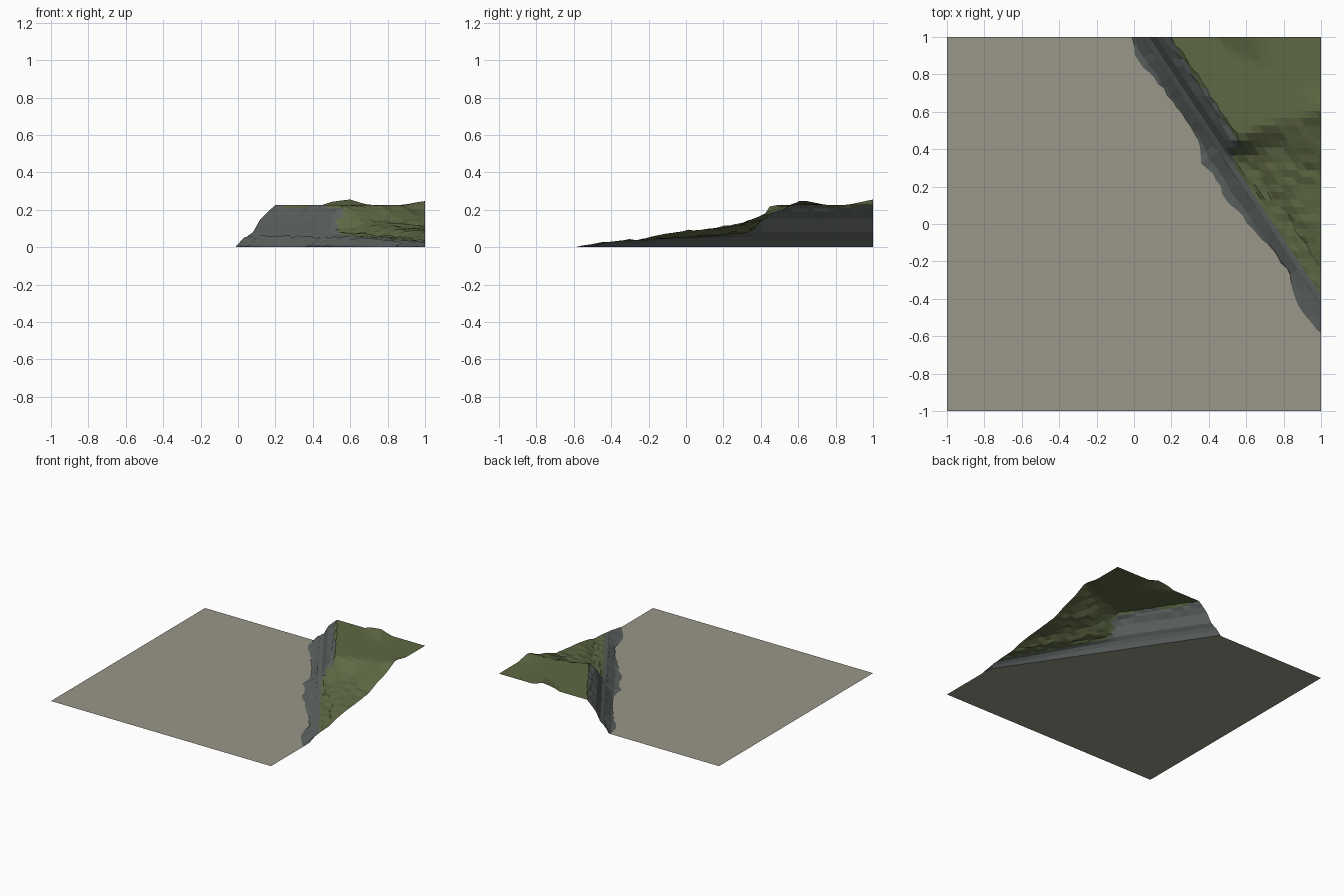
import bpy, bmesh, random
from mathutils import Vector

random.seed(4)
if "Cube" in bpy.data.objects:
    bpy.data.objects.remove(bpy.data.objects["Cube"])


def material(name, rgb):
    m = bpy.data.materials.new(name)
    m.use_nodes = True
    m.diffuse_color = (*rgb, 1)
    m.node_tree.nodes["Principled BSDF"].inputs["Base Color"].default_value = (*rgb, 1)
    return m


SAND = material("sand", (0.32, 0.31, 0.25))
GRASS = material("grass", (0.112, 0.138, 0.058))
ROCK = material("rock", (0.105, 0.122, 0.117))


def curve(points, v):
    """Piecewise linear lookup."""
    if v <= points[0][0]:
        return points[0][1]
    for (a, p), (b, q) in zip(points, points[1:]):
        if v <= b:
            return p + (q - p) * (v - a) / (b - a)
    return points[-1][1]


def foot(y):
    """x of the foot of the hill."""
    return (1 - y) / 1.5


CLIFF = [(0, 0), (.05, .035), (.08, .08), (.12, .15), (.16, .19), (.2, .225)]
LOW = [(0, 0), (.04, .025), (.1, .035), (.17, .04), (.27, .075), (.38, .09), (.5, .11), (.6, .13)]
EDGE_TOP = [(.2, .2), (.45, .36), (.55, .45), (.65, .5), (.75, .54), (.9, .58), (1, .62)]
EDGE_LOW = [(.2, 0), (.45, .25), (.55, .33), (.65, .38), (.75, .42), (.85, .33), (1, .27)]


def height(x, y):
    u = x - foot(y)
    low = curve(LOW, u) * (1 + 1.2 * max(0, min(1, (1 - x) / .5)))
    lo, hi = curve(EDGE_LOW, x), curve(EDGE_TOP, x)
    w = max(0, min(1, (y - lo) / (hi - lo)))
    knoll = .027 * max(0, 1 - abs(y - .62) / .13) * max(0, (x - .88) / .12)
    return low + w * (max(curve(CLIFF, u), low) - low) + knoll, w


def grid(bm, rows):
    verts = [[bm.verts.new(p) for p in row] for row in rows]
    for a, b in zip(verts, verts[1:]):
        for i in range(len(a) - 1):
            bm.faces.new((a[i], a[i + 1], b[i + 1], b[i]))


def finish(name, bm, mats):
    # Trim to the square tile
    for axis in (Vector((1, 0, 0)), Vector((0, 1, 0))):
        bmesh.ops.bisect_plane(bm, geom=bm.verts[:] + bm.edges[:] + bm.faces[:],
                               plane_co=axis, plane_no=axis, clear_outer=True)
    bm.normal_update()
    for f in bm.faces:
        if f.normal.z < 0:
            f.normal_flip()
    mesh = bpy.data.meshes.new(name)
    bm.to_mesh(mesh)
    bm.free()
    for m in mats:
        mesh.materials.append(m)
    ob = bpy.data.objects.new(name, mesh)
    bpy.context.collection.objects.link(ob)
    return ob


# Flat ground, ending at the foot of the hill
bm = bmesh.new()
bm.faces.new([bm.verts.new((x, y, 0)) for x, y in
              ((-1, -1), (1, -1), (1, -.5), (0, 1), (-1, 1))])
finish("ground", bm, [SAND])

# Hill with cliff, plateau and lower slope
steps = [0, .025, .05, .08, .1, .12, .16, .18, .2] + [.2 + .05 * i for i in range(1, 17)]
rows = []
for j in range(39):
    y = -.5 + 1.5 * j / 38
    row = []
    for u in steps:
        x = foot(y) + u
        z, w = height(x, y)
        if u > .08 and w < .95 and x < .97:
            z += random.uniform(-.007, .007)
        slide = random.uniform(-.012, .012) if .15 < u < .22 and j < 38 else 0
        row.append((x + slide, y, z))
    rows.append(row)
bm = bmesh.new()
grid(bm, rows)
for f in bm.faces:
    c = f.calc_center_median()
    w = height(c.x, c.y)[1]
    f.material_index = 1 if c.x - foot(c.y) < .07 + .12 * w else 0
finish("hill", bm, [GRASS, ROCK])

# Ragged rubble strip along the foot
SPREAD = [(0, .01), (.05, .06), (.12, .03), (.3, .012), (.38, .03), (.42, .07), (.5, .05),
          (.53, .08), (.6, .06), (.66, .04), (.75, .02), (.83, .005), (.88, .05), (.95, .06), (1.05, .05)]
rows = []
for i in range(-2, 50):
    t = i / 45
    x, y = t, 1 - 1.5 * t
    o = max(.004, curve(SPREAD, t) + random.uniform(-.008, .008))
    u = .04 + random.uniform(-.012, .012)
    rows.append([(x - .832 * o, y - .555 * o, .002),
                 (x - .3 * o, y - .2 * o, .008 + random.uniform(0, .006)),
                 (x + u * .69, y + u * .46, height(x + u, y)[0] + .004)])
bm = bmesh.new()
grid(bm, rows)
finish("rubble", bm, [ROCK])
